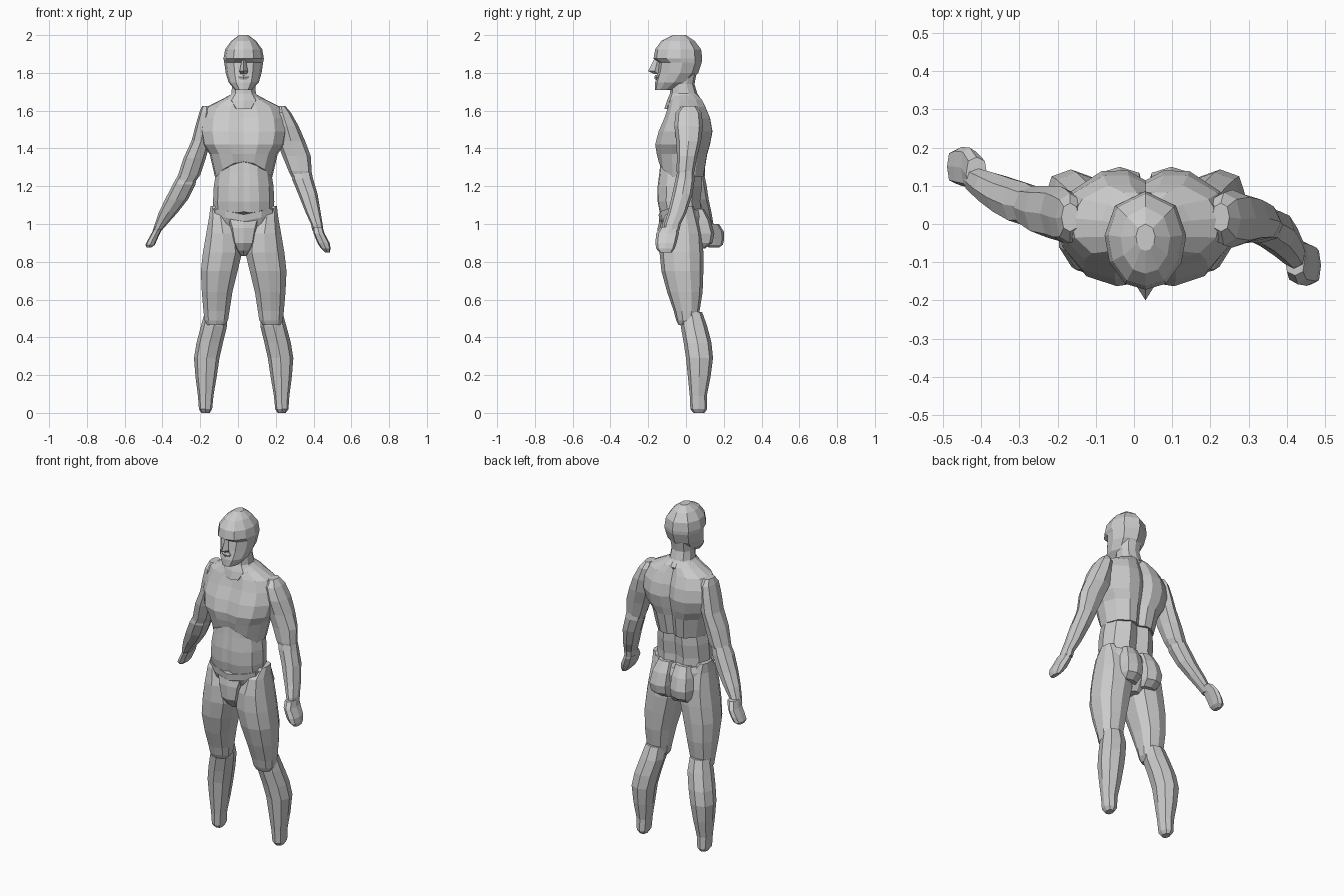
import bpy, bmesh, math

C = 0.03  # body centre line in x
skin = bpy.data.materials.new("plain_grey")
skin.diffuse_color = (0.6, 0.6, 0.6, 1)


def oval(n, power=0.85):
    """Unit cross-section, slightly squarer than an ellipse."""
    pts = []
    for i in range(n):
        a = 2 * math.pi * i / n - math.pi / 2
        c, s = math.cos(a), math.sin(a)
        pts.append((math.copysign(abs(c) ** power, c), math.copysign(abs(s) ** power, s)))
    return pts


def symmetric(half):
    """Close a right-hand half outline (front to back) by mirroring."""
    return half + [(-x, y) for x, y in reversed(half) if x > 0]


def loft(name, rings, section, shape=None, flip=False):
    """Skin horizontal rings given as (z, xmin, xmax, ymin, ymax)."""
    bm = bmesh.new()
    loops = []
    for z, x0, x1, y0, y1 in rings:
        cx, cy, rx, ry = (x0 + x1) / 2, (y0 + y1) / 2, (x1 - x0) / 2, (y1 - y0) / 2
        loop = []
        for u, v in section:
            dz = shape(z, u, v) if shape else 0
            x = cx + u * rx
            loop.append(bm.verts.new((2 * C - x if flip else x, cy + v * ry, z + dz)))
        loops.append(loop)
    n = len(section)
    for a, b in zip(loops, loops[1:]):
        for i in range(n):
            j = (i + 1) % n
            bm.faces.new((a[i], a[j], b[j], b[i]))
    bm.faces.new(loops[0])
    bm.faces.new(loops[-1])
    bmesh.ops.recalc_face_normals(bm, faces=bm.faces)
    me = bpy.data.meshes.new(name)
    bm.to_mesh(me)
    bm.free()
    me.materials.append(skin)
    ob = bpy.data.objects.new(name, me)
    bpy.context.collection.objects.link(ob)
    return ob


def centred(rows):
    return [(z, C - w, C + w, y0, y1) for z, w, y0, y1 in rows]


def pair(name, rings, section):
    loft(name + "_left", rings, section)
    loft(name + "_right", rings, section, flip=True)


# Head: flat face below an overhanging brow
head = symmetric([(0, -1), (0.5, -0.88), (0.88, -0.45), (1, 0.1), (0.75, 0.7), (0, 1)])
loft("head", centred([
    (2.0, .025, -.07, 0), (1.97, .065, -.13, .045), (1.925, .098, -.163, .08),
    (1.875, .107, -.172, .086), (1.855, .103, -.142, .083), (1.80, .095, -.150, .065),
    (1.75, .08, -.163, .02), (1.71, .045, -.165, -.06)]), head)
loft("nose", centred([
    (1.87, .010, -.170, -.13), (1.81, .022, -.2, -.13), (1.795, .018, -.17, -.13)]), oval(4, 1))
loft("lips", centred([
    (1.79, .02, -.162, -.12), (1.778, .032, -.168, -.12), (1.765, .02, -.165, -.12)]), oval(6))

# Neck flaring into the collar
loft("neck", centred([
    (1.82, .07, -.085, .06), (1.74, .063, -.08, .045), (1.69, .068, -.085, .06),
    (1.655, .10, -.10, .085), (1.61, .06, -.115, .06)]), oval(10))

# Chest shell: split pectorals, spine groove, arched lower rim at the front
chest = symmetric([(0, -.92), (.35, -1), (.72, -.82), (.95, -.4), (1, .1),
                   (.85, .6), (.5, .97), (.2, .98), (0, .8)])
loft("chest", centred([
    (1.69, .06, -.07, .055), (1.66, .115, -.085, .085), (1.62, .195, -.095, .105),
    (1.56, .222, -.115, .13), (1.49, .23, -.145, .143), (1.42, .215, -.163, .13),
    (1.37, .18, -.155, .115), (1.25, .152, -.142, .095)]), chest,
    lambda z, u, v: .08 * max(0, 1 - abs(u) ** 2) if z < 1.3 and v < -.5 else 0)

# Abdomen with a central groove front and back
belly = symmetric([(0, -.95), (.2, -1), (.5, -.95), (.85, -.6), (1, 0),
                   (.85, .6), (.4, 1), (0, .8)])
loft("abdomen", centred([
    (1.38, .14, -.13, .08), (1.28, .145, -.14, .085), (1.2, .158, -.15, .085),
    (1.12, .162, -.15, .075), (1.04, .16, -.135, .08)]), belly)

# Hips with a raised rim dipping in the middle, and a groin shield
loft("hips", centred([
    (1.085, .172, -.145, .085), (1.05, .172, -.142, .10), (.98, .165, -.12, .10),
    (.90, .10, -.10, .09), (.84, .035, -.07, .06)]), oval(12),
    lambda z, u, v: -.035 * (1 - abs(u)) if z > 1.03 else 0)
loft("groin", centred([
    (1.04, .10, -.135, -.05), (.98, .078, -.15, -.04), (.90, .06, -.15, -.03),
    (.86, .04, -.125, -.02), (.83, .015, -.09, -.02)]), oval(8, .8))

# Buttocks
pair("buttock", [
    (1.08, -.075, .02, .02, .095), (1.02, -.095, .028, .01, .13), (.95, -.105, .029, .01, .15),
    (.90, -.10, .026, .01, .14), (.87, -.085, .015, .02, .10)], oval(8, .75))

# Thighs, overlapping the shins at the knee
pair("thigh", [
    (1.095, -.147, -.09, -.06, .04), (1.04, -.155, -.03, -.115, .06),
    (.95, -.172, .012, -.137, .085), (.85, -.19, .026, -.14, .092),
    (.75, -.201, .002, -.13, .092), (.64, -.195, -.026, -.10, .088),
    (.54, -.186, -.042, -.065, .072), (.49, -.18, -.05, -.052, .06),
    (.465, -.165, -.07, -.04, .03)], oval(10))

# Shins ending in ankle stumps
pair("shin", [
    (.535, -.175, -.06, -.025, .085), (.46, -.196, -.058, -.028, .112),
    (.37, -.22, -.08, -.012, .135), (.29, -.233, -.098, .0, .143),
    (.19, -.225, -.113, .01, .13), (.09, -.212, -.13, .02, .11),
    (.02, -.207, -.137, .023, .112), (0, -.193, -.15, .04, .098)], oval(8))

# Arm swung forward on the +x side
loft("upper_arm_left", [
    (1.625, .205, .25, -.02, .055), (1.59, .19, .28, -.055, .082), (1.52, .195, .32, -.062, .09),
    (1.44, .205, .355, -.052, .08), (1.36, .235, .385, -.048, .06), (1.28, .268, .39, -.05, .045),
    (1.235, .29, .385, -.04, .035)], oval(8))
loft("forearm_left", [
    (1.30, .28, .385, -.04, .04), (1.24, .285, .397, -.055, .046), (1.16, .318, .421, -.072, .035),
    (1.06, .358, .438, -.096, .002), (1.0, .386, .448, -.115, -.028),
    (.965, .393, .451, -.118, -.035)], oval(8))
loft("hand_left", [
    (.985, .395, .448, -.135, -.04), (.95, .40, .458, -.158, -.038), (.90, .42, .485, -.162, -.05),
    (.87, .44, .49, -.158, -.06), (.85, .46, .486, -.14, -.075)], oval(8, .7))

# Arm swung back on the -x side
loft("upper_arm_right", [
    (1.625, -.19, -.145, -.02, .055), (1.59, -.205, -.13, -.05, .08), (1.52, -.225, -.135, -.052, .092),
    (1.44, -.246, -.145, -.045, .1), (1.35, -.288, -.17, -.035, .1), (1.26, -.317, -.20, -.012, .1),
    (1.21, -.33, -.235, .0, .095)], oval(8))
loft("forearm_right", [
    (1.29, -.30, -.21, .0, .09), (1.21, -.345, -.225, -.005, .108), (1.13, -.386, -.265, .02, .12),
    (1.06, -.42, -.32, .05, .135), (1.0, -.44, -.374, .075, .145),
    (.97, -.447, -.40, .085, .15)], oval(8))
loft("hand_right", [
    (1.0, -.44, -.385, .085, .175), (.96, -.453, -.408, .095, .2), (.92, -.475, -.427, .1, .202),
    (.89, -.49, -.44, .105, .195), (.875, -.483, -.46, .12, .175)], oval(8, .7))
